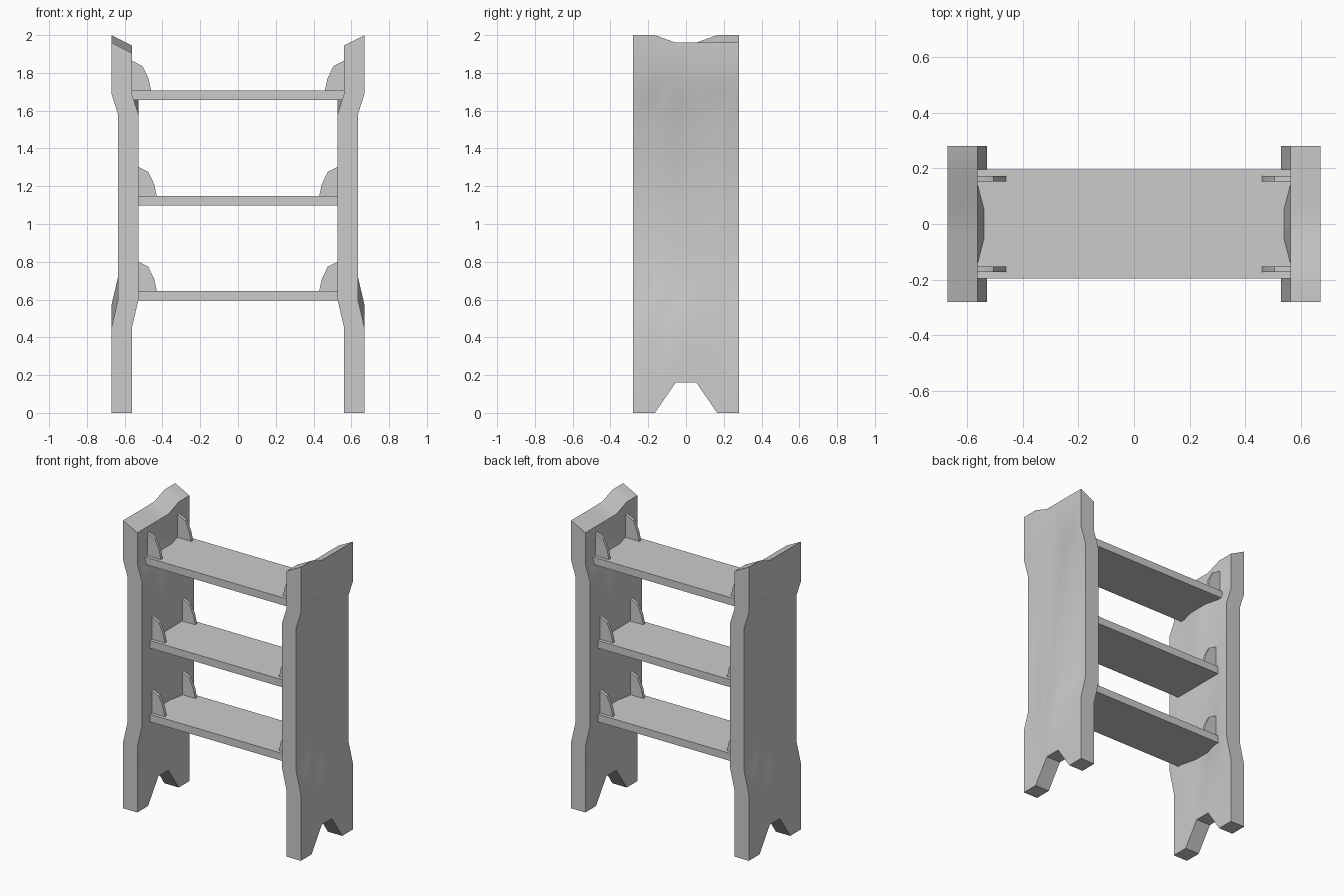
import bpy, bmesh

if "Cube" in bpy.data.objects:
    bpy.data.objects.remove(bpy.data.objects["Cube"], do_unlink=True)

GREY = (0.6, 0.6, 0.6, 1.0)
mat = bpy.data.materials.new("plain grey")
mat.use_nodes = True
mat.diffuse_color = GREY
mat.node_tree.nodes["Principled BSDF"].inputs["Base Color"].default_value = GREY


def loft(name, rings):
    """Skin a row of matching closed outlines and cap both ends."""
    bm = bmesh.new()
    rows = [[bm.verts.new(p) for p in ring] for ring in rings]
    n = len(rows[0])
    for a, b in zip(rows, rows[1:]):
        for i in range(n):
            j = (i + 1) % n
            bm.faces.new((a[i], a[j], b[j], b[i]))
    bm.faces.new(rows[0])
    bm.faces.new(rows[-1][::-1])
    bmesh.ops.recalc_face_normals(bm, faces=bm.faces)
    mesh = bpy.data.meshes.new(name)
    bm.to_mesh(mesh)
    bm.free()
    obj = bpy.data.objects.new(name, mesh)
    bpy.context.collection.objects.link(obj)
    mesh.materials.append(mat)
    bpy.ops.object.select_all(action='DESELECT')
    obj.select_set(True)
    bpy.context.view_layer.objects.active = obj
    bpy.ops.object.shade_smooth_by_angle(angle=0.52)
    return obj


def panel_ring(y, top, mid, turn):
    """Bent cross-section of a side panel; the middle columns sit higher."""
    low, high = (0.12, 0.09) if mid else (0, 0)
    outer = [(0.67, 0.16 if mid else 0), (0.67, 0.45 + low), (0.635, 0.6 + low),
             (0.635, 1.58 + high), (0.67, 1.69 + high), (0.67, top)]
    inner = [(x - 0.108, z) for x, z in outer]
    inner[-1] = (0.562, top - 0.055)
    return [(turn * x, turn * y, z) for x, z in outer + inner[::-1]]


# Side panels: foot notch below, one-sided dip along the top, turned about z
for name, turn in (("left_side_panel", 1), ("right_side_panel", -1)):
    loft(name, [panel_ring(y, 2.0 if y < -0.1 else 1.96, abs(y) < 0.1, turn)
                for y in (-0.28, -0.165, -0.055, 0.055, 0.165, 0.28)])

# Shelves with four rounded brackets each
for level, base, wall in (("lower", 0.595, 0.53), ("middle", 1.097, 0.53), ("upper", 1.657, 0.56)):
    top = base + 0.051
    end = 0.58
    loft(level + "_shelf", [[(x, -0.196, base), (x, 0.196, base),
                             (x, 0.196, top), (x, -0.196, top)] for x in (-end, end)])
    profile = [(-0.03, 0), (0.1, 0), (0.086, 0.063), (0.055, 0.128),
               (0, 0.155), (-0.03, 0.155)]
    for side, sx in (("left", 1), ("right", -1)):
        for place, y in (("front", -0.163), ("back", 0.163)):
            loft(f"{level}_{side}_{place}_bracket",
                 [[(sx * (wall - d), y + t, top + h) for d, h in profile]
                  for t in (-0.01, 0.01)])
